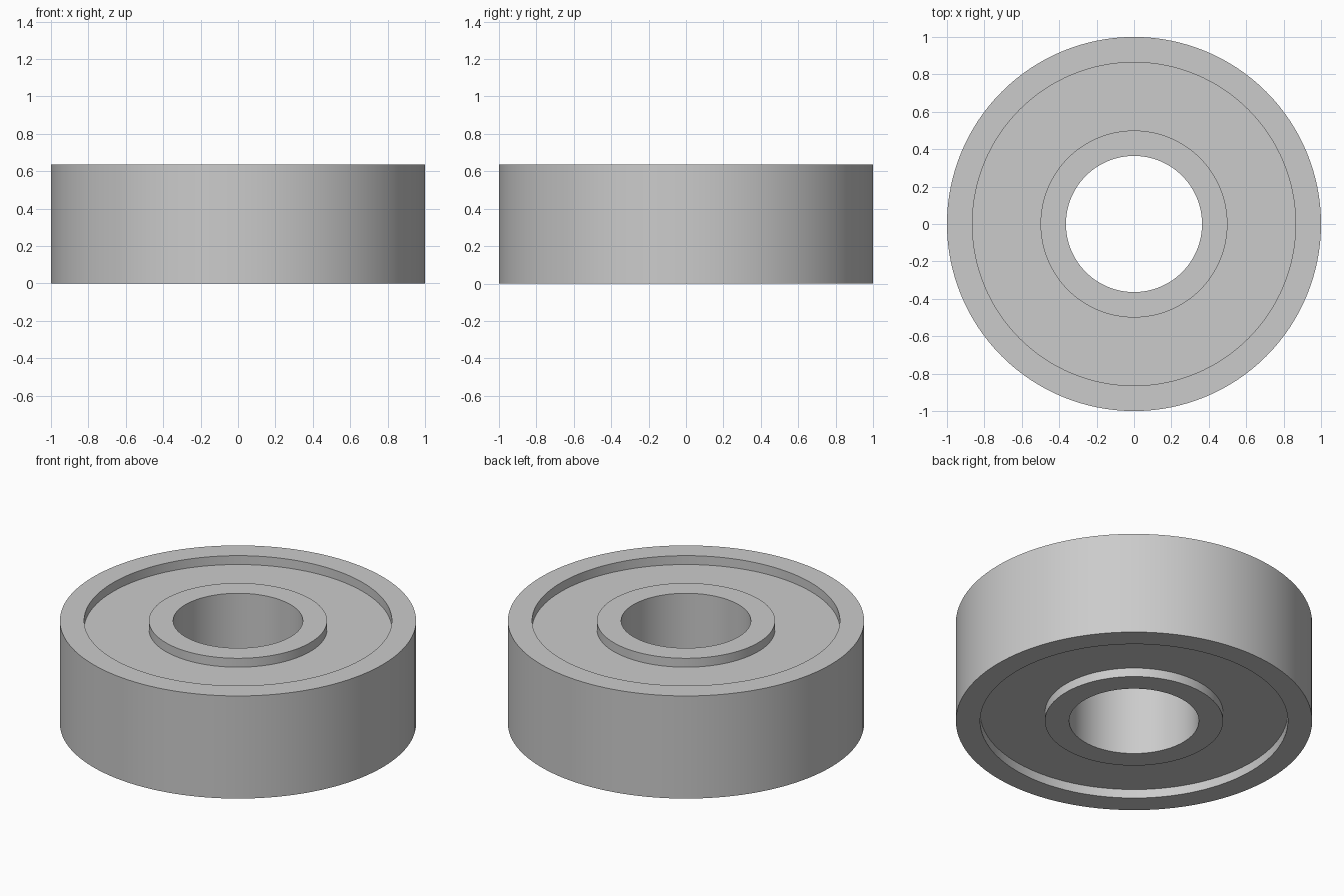
import bpy
import bmesh
import math

cube = bpy.data.objects.get("Cube")
if cube:
    bpy.data.objects.remove(cube, do_unlink=True)

HEIGHT = 0.636
RECESS = 0.055
BORE, INNER, OUTER, RIM = 0.364, 0.5, 0.864, 1.0
SEGMENTS = 128

# Single brushed steel colour
steel = bpy.data.materials.new("steel_grey")
steel.use_nodes = True
colour = (0.6, 0.6, 0.6, 1)
steel.diffuse_color = colour
steel.node_tree.nodes["Principled BSDF"].inputs["Base Color"].default_value = colour


def ring(name, r_in, r_out, z_low, z_high):
    """Lathe a rectangular section into a closed ring."""
    bm = bmesh.new()
    section = [(r_in, z_low), (r_out, z_low), (r_out, z_high), (r_in, z_high)]
    loops = []
    for i in range(SEGMENTS):
        a = math.tau * i / SEGMENTS
        loops.append([bm.verts.new((r * math.cos(a), r * math.sin(a), z))
                      for r, z in section])
    for i, here in enumerate(loops):
        after = loops[(i + 1) % SEGMENTS]
        for j in range(4):
            k = (j + 1) % 4
            bm.faces.new((here[j], after[j], after[k], here[k]))
    bmesh.ops.recalc_face_normals(bm, faces=bm.faces)
    mesh = bpy.data.meshes.new(name)
    bm.to_mesh(mesh)
    bm.free()
    mesh.materials.append(steel)
    obj = bpy.data.objects.new(name, mesh)
    bpy.context.collection.objects.link(obj)
    bpy.ops.object.select_all(action='DESELECT')
    obj.select_set(True)
    bpy.context.view_layer.objects.active = obj
    bpy.ops.object.shade_smooth_by_angle(angle=math.radians(30))


# Bearing races, with the recessed shield between them
ring("inner_race", BORE, INNER, 0, HEIGHT)
ring("outer_race", OUTER, RIM, 0, HEIGHT)
ring("shield", INNER, OUTER, RECESS, HEIGHT - RECESS)
